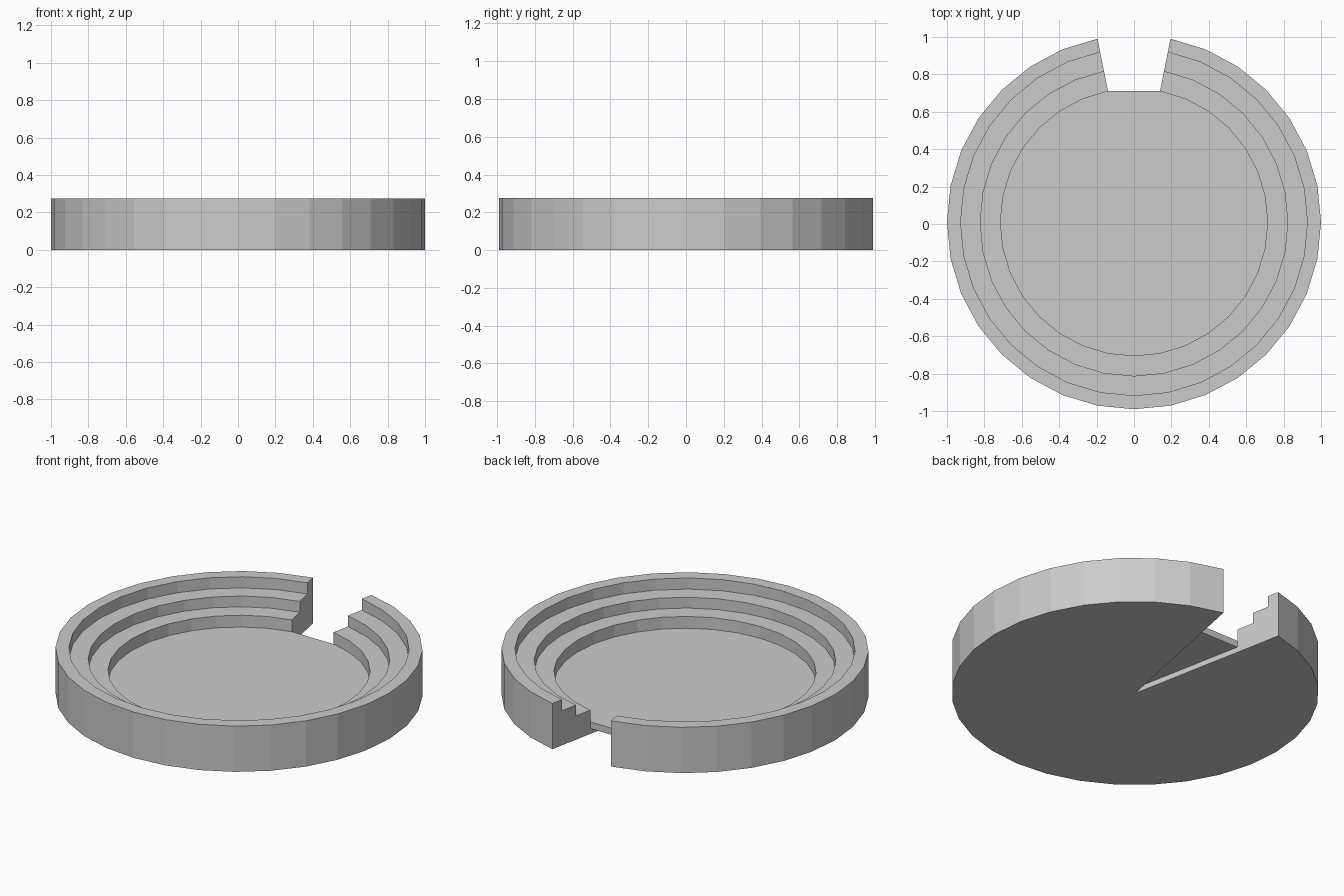
import bpy, bmesh
from math import sin, cos, pi

if "Cube" in bpy.data.objects:
    bpy.data.objects.remove(bpy.data.objects["Cube"])

SIDES = 32
STEP = 2 * pi / SIDES
CY = 0.0096            # centres the notched outline on y = 0
FLOOR_R, FLOOR_Z, FLOOR_UNDER = 0.714, 0.072, 0.032

# Half cross-section (radius, height): base, outer wall, two treads, floor
PROFILE = [(0, 0), (1, 0), (1, 0.275), (0.927, 0.275), (0.927, 0.208),
           (0.822, 0.208), (0.822, 0.143), (FLOOR_R, 0.143),
           (FLOOR_R, FLOOR_Z), (0, FLOOR_Z)]


def point(r, z, i):
    """Position at side i, counted clockwise from the back (+y)."""
    a = i * STEP
    return (r * sin(a), CY + r * cos(a), z)


def finish(name, bm):
    bmesh.ops.remove_doubles(bm, verts=bm.verts[:], dist=1e-5)
    bmesh.ops.recalc_face_normals(bm, faces=bm.faces[:])
    mesh = bpy.data.meshes.new(name)
    bm.to_mesh(mesh)
    bm.free()
    obj = bpy.data.objects.new(name, mesh)
    bpy.context.collection.objects.link(obj)
    return obj


def loft(name, sections):
    """Skin a row of matching cross-sections and cap both ends."""
    bm = bmesh.new()
    rows = [[bm.verts.new(p) for p in s] for s in sections]
    n = len(rows[0])
    for a, b in zip(rows, rows[1:]):
        for k in range(n - 1):      # the last edge lies on the axis
            m = k + 1
            bm.faces.new((a[k], a[m], b[m], b[k]))
    bm.faces.new(rows[0])
    bm.faces.new(rows[-1][::-1])
    return finish(name, bm)


# Stepped bowl, swept all round except for the two sides of the rear notch
loft("stepped_bowl", [[point(r, z, i) for r, z in PROFILE]
                      for i in range(1, SIDES)])

# Thin floor plate bridging the notch, leaving a slit in the underside
bm = bmesh.new()
low, high = [[bm.verts.new(p) for p in ((0, CY, z), point(FLOOR_R, z, 1),
                                        point(FLOOR_R, z, -1))]
             for z in (FLOOR_UNDER, FLOOR_Z)]
bm.faces.new(low)
bm.faces.new(high)
for k in range(3):
    m = (k + 1) % 3
    bm.faces.new((low[k], low[m], high[m], high[k]))
finish("floor_bridge", bm)
